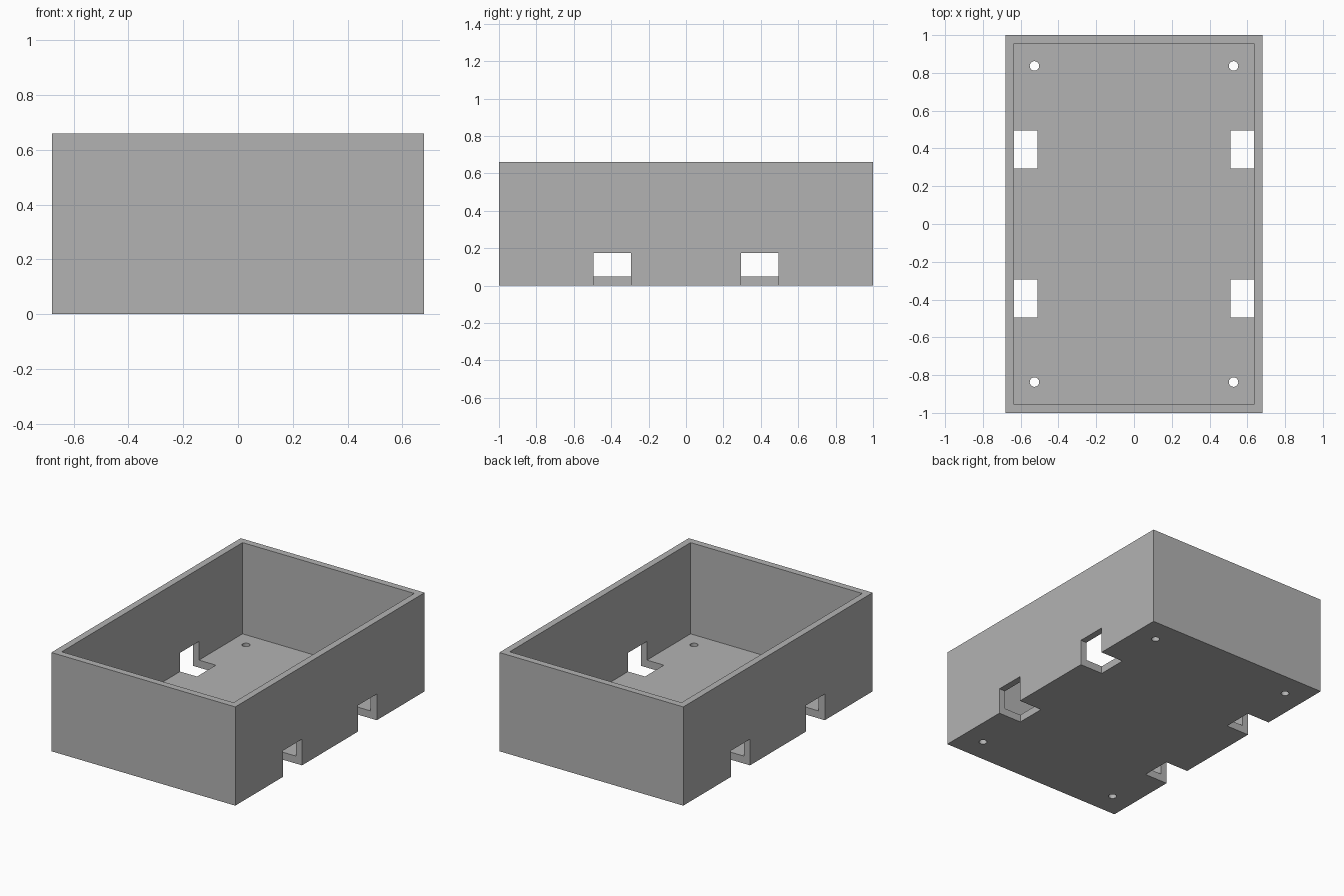
import bpy

if "Cube" in bpy.data.objects:
    bpy.data.objects.remove(bpy.data.objects["Cube"], do_unlink=True)

HALF_X, HALF_Y, HEIGHT = 0.68, 1.0, 0.66
WALL, FLOOR = 0.045, 0.05

grey = bpy.data.materials.new("light grey plastic")
grey.use_nodes = True
colour = (0.45, 0.45, 0.45, 1)
grey.diffuse_color = colour
grey.node_tree.nodes["Principled BSDF"].inputs["Base Color"].default_value = colour


def box(name, low, high):
    """Axis-aligned box between two corners."""
    centre = [(a + b) / 2 for a, b in zip(low, high)]
    bpy.ops.mesh.primitive_cube_add(size=1, location=centre)
    obj = bpy.context.object
    obj.name = name
    obj.scale = [b - a for a, b in zip(low, high)]
    bpy.ops.object.transform_apply(location=True, rotation=False, scale=True)
    obj.data.materials.append(grey)
    return obj


def cut(target, cutter):
    """Subtract the cutter from the target, then discard it."""
    mod = target.modifiers.new("cut", "BOOLEAN")
    mod.operation = "DIFFERENCE"
    mod.solver = "EXACT"
    mod.object = cutter
    bpy.context.view_layer.objects.active = target
    bpy.ops.object.modifier_apply(modifier=mod.name)
    bpy.data.objects.remove(cutter, do_unlink=True)


# Open-topped enclosure
tray = box("open_box", (-HALF_X, -HALF_Y, 0), (HALF_X, HALF_Y, HEIGHT))
cut(tray, box("cavity_cutter", (WALL - HALF_X, WALL - HALF_Y, FLOOR),
              (HALF_X - WALL, HALF_Y - WALL, HEIGHT + 0.2)))

for sx in (-1, 1):
    for sy in (-1, 1):
        # Slot through the side wall and the edge of the floor
        xs = sorted((sx * 0.51, sx * (HALF_X + 0.1)))
        ys = sorted((sy * 0.295, sy * 0.495))
        cut(tray, box("slot_cutter", (xs[0], ys[0], -0.1), (xs[1], ys[1], 0.175)))

        # Screw hole in the floor corner
        bpy.ops.mesh.primitive_cylinder_add(vertices=32, radius=0.025, depth=0.3,
                                            location=(sx * 0.527, sy * 0.837, 0))
        hole = bpy.context.object
        hole.data.materials.append(grey)
        cut(tray, hole)

# Smooth hole walls, sharp box edges
bpy.ops.object.select_all(action="DESELECT")
tray.select_set(True)
bpy.context.view_layer.objects.active = tray
bpy.ops.object.shade_smooth_by_angle()
